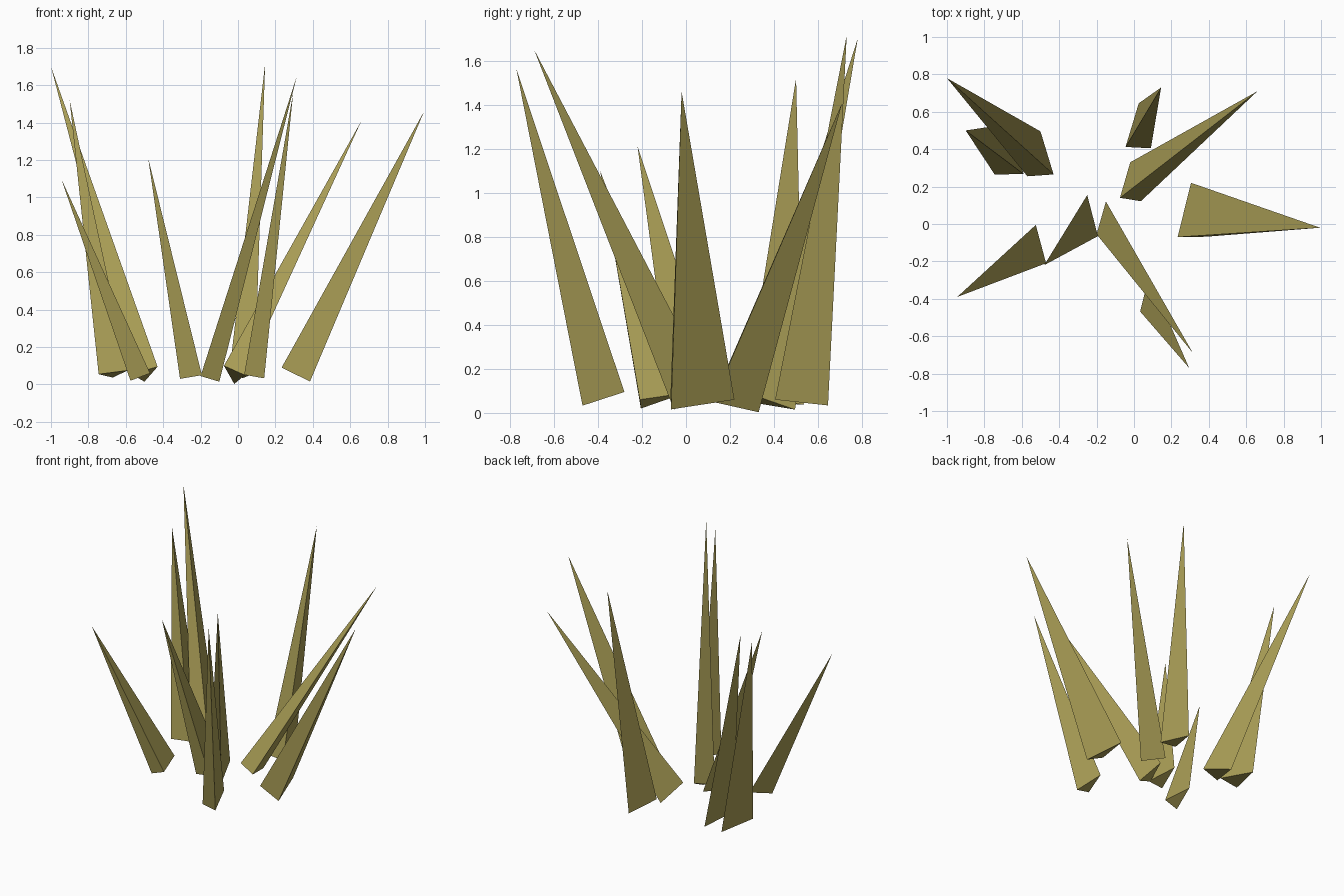
import bpy, bmesh

# One flat olive colour for all blades
olive = bpy.data.materials.new("dry_olive_grass")
olive.diffuse_color = (0.40, 0.34, 0.092, 1.0)


def grass_blade(name, tip, left, right, back):
    """Three-sided spike: triangular base (left, right, back corners) rising to a tip."""
    bm = bmesh.new()
    t, l, r, b = (bm.verts.new(p) for p in (tip, left, right, back))
    for tri in ((l, r, t), (r, b, t), (b, l, t), (l, b, r)):
        bm.faces.new(tri)
    bmesh.ops.recalc_face_normals(bm, faces=bm.faces[:])
    mesh = bpy.data.meshes.new(name)
    bm.to_mesh(mesh)
    bm.free()
    mesh.materials.append(olive)
    obj = bpy.data.objects.new(name, mesh)
    bpy.context.collection.objects.link(obj)


# Blades: tip, then the three base corners
blades = {
    "back_left_tall": ((-1.00, 0.78, 1.70), (-0.57, 0.255, 0.055), (-0.43, 0.265, 0.095), (-0.50, 0.495, 0.015)),
    "back_left_outer": ((-0.90, 0.50, 1.52), (-0.745, 0.265, 0.055), (-0.59, 0.267, 0.075), (-0.67, 0.535, 0.037)),
    "left_short": ((-0.945, -0.39, 1.10), (-0.575, -0.205, 0.02), (-0.47, -0.21, 0.06), (-0.525, -0.005, 0.09)),
    "left_inner": ((-0.48, -0.22, 1.21), (-0.31, -0.055, 0.03), (-0.193, -0.065, 0.05), (-0.25, 0.155, 0.085)),
    "front_long": ((0.315, -0.69, 1.65), (-0.20, -0.055, 0.045), (-0.10, -0.055, 0.015), (-0.15, 0.12, 0.105)),
    "front_outer": ((0.295, -0.77, 1.56), (0.033, -0.468, 0.052), (0.14, -0.47, 0.033), (0.08, -0.28, 0.095)),
    "back_upright": ((0.145, 0.73, 1.715), (-0.045, 0.412, 0.07), (0.09, 0.405, 0.06), (0.025, 0.645, 0.034)),
    "back_right": ((0.66, 0.71, 1.41), (-0.075, 0.14, 0.10), (0.037, 0.122, 0.05), (-0.02, 0.33, 0.003)),
    "right_wide": ((0.995, -0.02, 1.46), (0.233, -0.07, 0.09), (0.385, -0.068, 0.016), (0.305, 0.22, 0.06)),
}
for name, corners in blades.items():
    grass_blade(name + "_blade", *corners)
